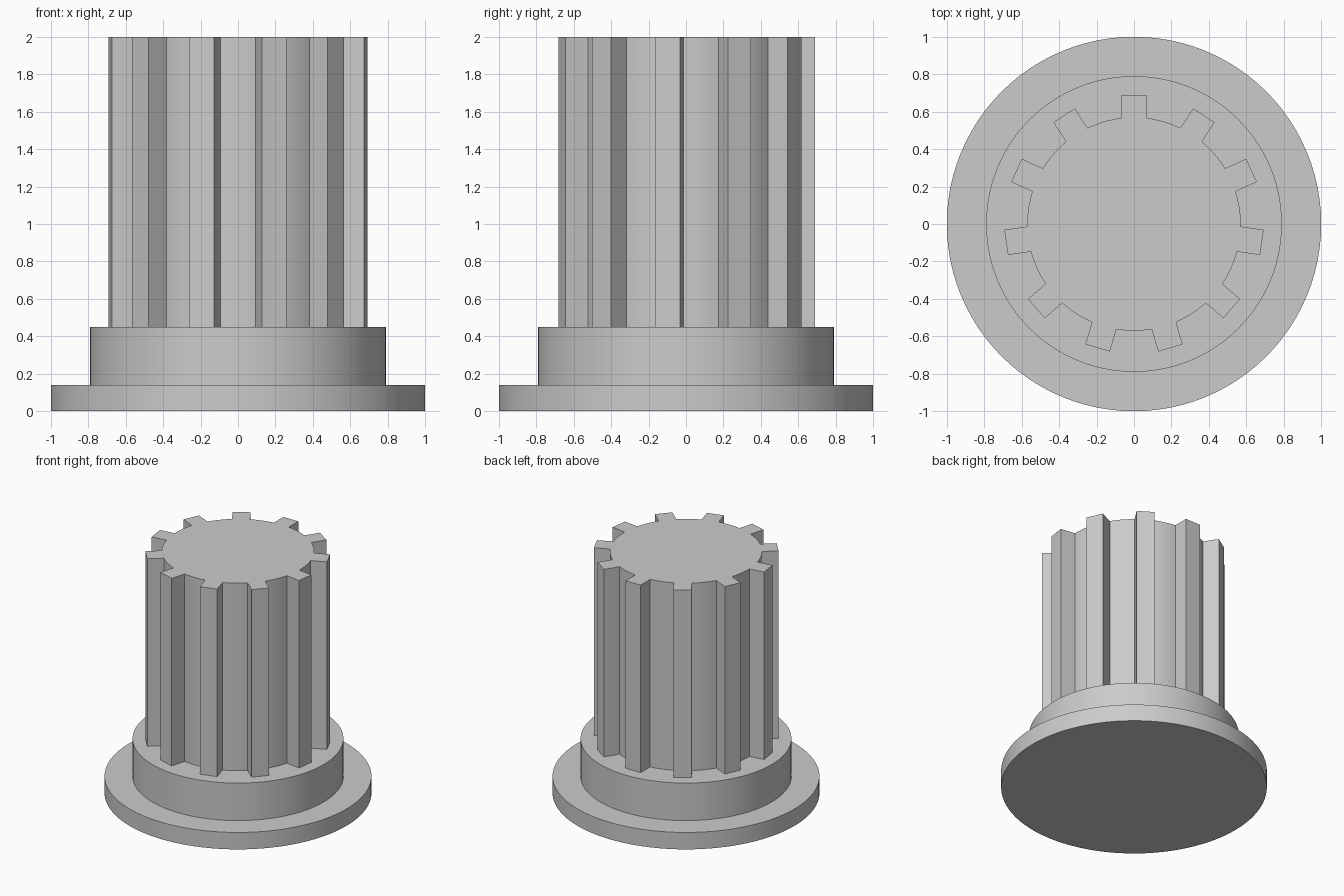
import bpy, bmesh
from math import sin, cos, pi, asin, tau, radians
from mathutils import Vector, Matrix

cube = bpy.data.objects.get("Cube")
if cube:
    bpy.data.objects.remove(cube, do_unlink=True)

grey = bpy.data.materials.new("plain grey")
grey.use_nodes = True
colour = (0.6, 0.6, 0.6, 1)
grey.diffuse_color = colour
grey.node_tree.nodes["Principled BSDF"].inputs["Base Color"].default_value = colour


def finish(bm, name):
    bmesh.ops.recalc_face_normals(bm, faces=bm.faces)
    mesh = bpy.data.meshes.new(name)
    bm.to_mesh(mesh)
    bm.free()
    mesh.materials.append(grey)
    obj = bpy.data.objects.new(name, mesh)
    bpy.context.collection.objects.link(obj)
    bpy.ops.object.select_all(action="DESELECT")
    obj.select_set(True)
    bpy.context.view_layer.objects.active = obj
    bpy.ops.object.shade_smooth_by_angle(angle=radians(30))
    return obj


def circle(radius, z, steps=96):
    return [Vector((radius * cos(tau * i / steps), radius * sin(tau * i / steps), z))
            for i in range(steps)]


# Stepped base: wide flange and narrower collar as one solid
flange_r, collar_r = 1.0, 0.79
flange_top, collar_top = 0.14, 0.45
bm = bmesh.new()
rings = [[bm.verts.new(p) for p in circle(r, z)] for r, z in (
    (flange_r, 0), (flange_r, flange_top), (collar_r, flange_top), (collar_r, collar_top))]
for low, high in zip(rings, rings[1:]):
    for i in range(len(low)):
        j = (i + 1) % len(low)
        bm.faces.new((low[i], low[j], high[j], high[i]))
bm.faces.new(rings[0])
bm.faces.new(rings[-1])
finish(bm, "stepped_base")

# Splined shaft: straight-sided teeth joined by arcs on the core circle
teeth, core_r, tip_r, half_width = 11, 0.57, 0.69, 0.068
arc_steps = 8
pitch = tau / teeth
edge = asin(half_width / core_r)
profile = []
for t in range(teeth):
    angle = pi / 2 + t * pitch
    turn = Matrix.Rotation(angle, 3, "Z")
    profile += [turn @ Vector((tip_r, side * half_width, 0)) for side in (-1, 1)]
    for k in range(arc_steps + 1):
        a = angle + edge + (pitch - 2 * edge) * k / arc_steps
        profile.append(Vector((core_r * cos(a), core_r * sin(a), 0)))

bm = bmesh.new()
foot = [bm.verts.new(p + Vector((0, 0, collar_top))) for p in profile]
top = [bm.verts.new(p + Vector((0, 0, 2))) for p in profile]
for i in range(len(foot)):
    j = (i + 1) % len(foot)
    bm.faces.new((foot[i], foot[j], top[j], top[i]))
bm.faces.new(top)
finish(bm, "splined_shaft")
